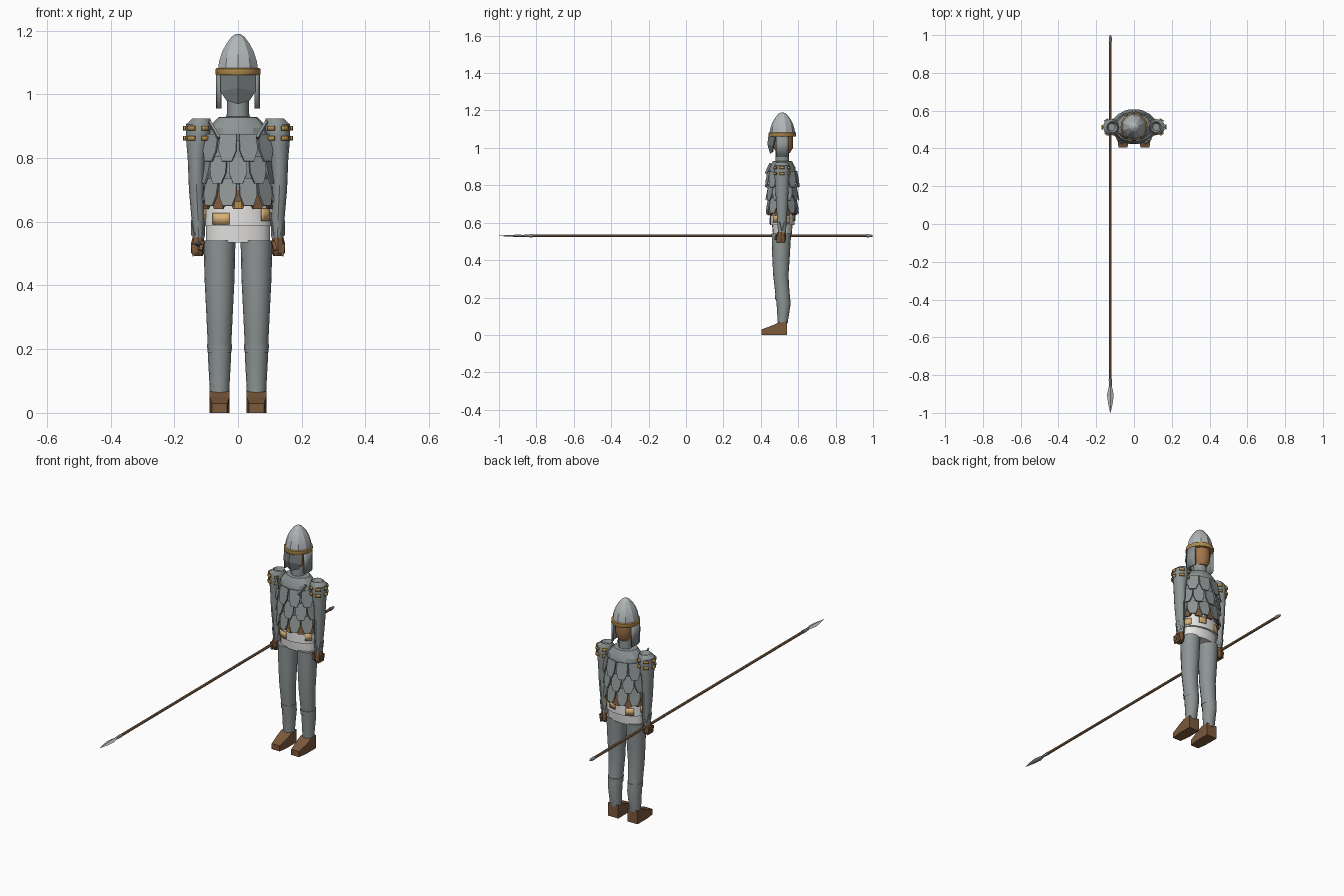
import bpy, bmesh
from math import sin, cos, pi, radians
from mathutils import Vector

old = bpy.data.objects.get("Cube")
if old:
    bpy.data.objects.remove(old, do_unlink=True)

CY = 0.515  # depth of the body's axis


def material(name, r, g, b):
    m = bpy.data.materials.new(name)
    m.use_nodes = True
    m.diffuse_color = (r, g, b, 1)
    m.node_tree.nodes["Principled BSDF"].inputs["Base Color"].default_value = (r, g, b, 1)
    return m


grey = material("armour_grey", 0.27, 0.30, 0.30)
steel = material("bright_steel", 0.44, 0.47, 0.48)
dark = material("dark_mail", 0.17, 0.19, 0.19)
brown = material("brown_leather", 0.20, 0.10, 0.045)
skin = material("skin_brown", 0.36, 0.18, 0.07)
gold = material("gold_trim", 0.46, 0.27, 0.07)
white = material("white_cloth", 0.85, 0.84, 0.83)
tan = material("tan_patch", 0.68, 0.44, 0.18)
wood = material("spear_wood", 0.29, 0.17, 0.09)


def finish(name, bm, mat, thick=0, smooth=0):
    bmesh.ops.recalc_face_normals(bm, faces=bm.faces)
    mesh = bpy.data.meshes.new(name)
    bm.to_mesh(mesh)
    bm.free()
    mesh.materials.append(mat)
    ob = bpy.data.objects.new(name, mesh)
    bpy.context.collection.objects.link(ob)
    if thick:
        mod = ob.modifiers.new("thickness", "SOLIDIFY")
        mod.thickness = thick
        mod.offset = 0
    if smooth:
        bpy.ops.object.select_all(action="DESELECT")
        ob.select_set(True)
        bpy.context.view_layer.objects.active = ob
        bpy.ops.object.shade_smooth_by_angle(angle=radians(smooth))
    return ob


def loft(name, rings, mat, n=12, smooth=40):
    """Skin elliptical rings given as (cx, cy, z, rx, ry)."""
    bm = bmesh.new()
    loops = [[bm.verts.new((cx + rx * sin(2 * pi * i / n), cy - ry * cos(2 * pi * i / n), z))
              for i in range(n)] for cx, cy, z, rx, ry in rings]
    for a, b in zip(loops, loops[1:]):
        for i in range(n):
            bm.faces.new((a[i], a[(i + 1) % n], b[(i + 1) % n], b[i]))
    bm.faces.new(loops[0])
    bm.faces.new(loops[-1])
    return finish(name, bm, mat, 0, smooth)


def curved_plate(name, centre, radii, angles, heights, mat, thick=0.006, steps=4):
    """Thin plate wrapped on an ellipse; angles in degrees from the front."""
    bm = bmesh.new()
    cols = []
    for i in range(steps + 1):
        t = radians(angles[0] + (angles[1] - angles[0]) * i / steps)
        x, y = centre[0] + radii[0] * sin(t), centre[1] - radii[1] * cos(t)
        cols.append([bm.verts.new((x, y, z)) for z in heights])
    for a, b in zip(cols, cols[1:]):
        bm.faces.new((a[0], b[0], b[1], a[1]))
    return finish(name, bm, mat, thick, 40)


def scale_row(name, top, height, rx, ry, offset, mat, count=10, flare=0.016):
    """Ring of overlapping clipped plates whose lower edges stand out."""
    bm = bmesh.new()
    outline = [(-.5, 1), (.5, 1), (.5, .38), (.28, 0), (-.28, 0), (-.5, .38)]
    width = pi * (rx + ry) / count * 1.03
    for k in range(count):
        t = 2 * pi * (k + offset) / count
        base = Vector((rx * sin(t), CY - ry * cos(t), top - height))
        out = Vector((sin(t) / rx, -cos(t) / ry, 0)).normalized()
        side = Vector((-out.y, out.x, 0))
        bm.faces.new([bm.verts.new(base + side * u * width + out * flare * (1 - v)
                                   + Vector((0, 0, v * height))) for u, v in outline])
    return finish(name, bm, mat, 0.006)


def bar(name, start, end, width, depth, mat):
    """Four-sided bar between two points."""
    a, b = Vector(start), Vector(end)
    bm = bmesh.new()
    bmesh.ops.create_cube(bm, size=1)
    bmesh.ops.scale(bm, vec=(width, depth, (b - a).length), verts=bm.verts)
    ob = finish(name, bm, mat)
    ob.rotation_mode = "QUATERNION"
    ob.rotation_quaternion = Vector((0, 0, 1)).rotation_difference(b - a)
    ob.location = (a + b) / 2
    return ob


# Torso, neck and scale armour
loft("torso", [(0, CY, .65, .098, .068), (0, CY, .73, .096, .068), (0, CY, .86, .10, .074),
               (0, CY, .895, .092, .07), (0, CY, .928, .062, .052), (0, CY, .93, .036, .036)], grey, 12, 25)
loft("neck", [(0, CY, .92, .036, .036), (0, CY, 1.0, .033, .035)], grey)
for i, top in enumerate((.735, .805, .875)):
    scale_row(f"scale_row_{i + 1}", top, .085, .098 + .001 * i, .070 + .002 * i, .5 * ((i + 1) % 2), grey)
scale_row("leather_scale_row", .70, .06, .096, .068, 0, brown, flare=.010)
bar("belt_point", (0, .434, .643), (0, .434, .663), .022, .008, gold)

# White tunic skirt, patches and hips
loft("skirt", [(0, CY, .587, .106, .066), (0, CY, .67, .099, .066)], white, 20)
loft("hips", [(0, CY, .535, .10, .050), (0, CY, .60, .10, .056)], white, 20)
for i, (a, b, low, high) in enumerate(((-48, -15, .592, .627), (44, 68, .602, .642),
                                       (95, 125, .595, .63), (150, 172, .61, .645),
                                       (205, 230, .592, .63), (255, 280, .605, .64))):
    curved_plate(f"skirt_patch_{i + 1}", (0, CY), (.105, .068), (a, b), (low, high), tan, .005)

# Head, face mask and helmet
loft("head", [(0, .52, .972, .03, .035), (0, .52, 1.0, .045, .052),
              (0, .515, 1.04, .052, .058), (0, .515, 1.08, .052, .058)], skin, 12)
bm = bmesh.new()
ridge = [bm.verts.new(p) for p in ((0, .443, 1.06), (0, .438, 1.02), (0, .452, .97))]
for s in (-1, 1):
    rim = [bm.verts.new((s * x, y, z)) for x, y, z in
           ((.054, .478, 1.06), (.054, .468, 1.01), (.036, .465, .982))]
    for k in (0, 1):
        bm.faces.new((ridge[k], ridge[k + 1], rim[k + 1], rim[k]))
finish("face_mask", bm, dark, .006)
loft("helmet_rim", [(0, CY, 1.06, .068, .071), (0, CY, 1.064, .071, .074),
                    (0, CY, 1.08, .070, .073), (0, CY, 1.083, .066, .069)], gold, 16)
profile = ((.066, 1.078), (.062, 1.105), (.052, 1.134), (.038, 1.16), (.021, 1.181), (.006, 1.19))
loft("helmet_dome", [(0, CY, z, r, r * 1.04) for r, z in profile], steel, 10, 20)

for s, side in ((1, "left"), (-1, "right")):
    curved_plate(f"{side}_cheek_guard", (0, CY), (.064, .070), (s * 62, s * 118), (.955, 1.065), grey, .009)
    bar(f"{side}_shoulder_strap", (s * .09, .452, .915), (s * .06, .428, .863), .014, .008, grey)

    # Arm with hollow shoulder cap
    ax, ay = s * .125, .513
    loft(f"{side}_arm", [(s * .118, ay, .905, .018, .02), (s * .115, ay, .924, .028, .030),
                         (s * .122, ay, .905, .042, .042), (s * .125, ay, .87, .039, .041),
                         (s * .13, ay, .80, .028, .036), (s * .13, ay, .70, .024, .031),
                         (s * .126, ay, .62, .021, .026), (s * .124, ay, .545, .018, .021)], grey, 12, 35)
    for z in (.855, .887):
        for k in range(6):
            a = 15 + 60 * k
            curved_plate(f"{side}_shoulder_stud", (ax, ay), (.044, .044), (a, a + 32),
                         (z, z + .014), gold, .007, 3)

    # Pointed cuff
    bm = bmesh.new()
    for k in range(6):
        pts = [(a, r, z) for a, r, z in ((k - .5, .020, .555), (k + .5, .020, .555), (k, .024, .605))]
        bm.faces.new([bm.verts.new((ax + r * sin(a * pi / 3), ay - r * cos(a * pi / 3), z)) for a, r, z in pts])
    finish(f"{side}_cuff", bm, grey, .004)

    # Gloved fist
    hx = s * .126
    loft(f"{side}_glove", [(hx, .508, .492, .015, .019), (hx, .508, .503, .021, .025),
                           (hx, .508, .53, .022, .026), (hx, .51, .55, .017, .021)], brown, 8, 20)
    for k in range(4):
        y = .489 + .012 * k
        bar(f"{side}_finger", (hx + s * .018, y, .53), (hx + s * .012, y, .492), .009, .010, brown)
    bar(f"{side}_thumb", (hx - s * .016, .487, .538), (hx - s * .008, .48, .51), .011, .011, brown)

    # Leg with greave band
    lx = s * .058
    loft(f"{side}_leg", [(lx, .51, .541, .050, .052), (lx, .508, .42, .047, .047),
                         (lx, .507, .32, .042, .041), (lx, .516, .215, .037, .038),
                         (lx, .522, .17, .036, .038), (lx, .517, .06, .030, .026)], grey, 16)
    loft(f"{side}_greave_band", [(lx, .517, .19, .038, .040), (lx, .516, .215, .039, .041)], grey, 16)

    # Shoe: side outline spanned across, narrowing at the toe
    bm = bmesh.new()
    outline = [(.54, 0), (.46, 0), (.405, 0), (.405, .03), (.46, .05), (.495, .066), (.54, .07)]
    halves = [[bm.verts.new((lx + w * (.024 if y < .45 else .031), y, z)) for y, z in outline] for w in (-1, 1)]
    for i in range(len(outline)):
        j = (i + 1) % len(outline)
        bm.faces.new((halves[0][i], halves[0][j], halves[1][j], halves[1][i]))
    for h in halves:
        bm.faces.new(h)
    finish(f"{side}_shoe", bm, brown)

# Spear, lofted upright then laid along the depth axis
SX, SZ = -.125, .53


def spear_part(name, stations, mat, n):
    ob = loft(name, [(SX, SZ, z, rx, ry) for z, rx, ry in stations], mat, n, 30)
    ob.rotation_euler.x = pi / 2


spear_part("spear_shaft", [(-.975, .007, .007), (.84, .007, .007)], wood, 8)
spear_part("spear_socket", [(.82, .009, .009), (.865, .007, .006)], steel, 8)
spear_part("spear_blade", [(.85, .006, .005), (.905, .018, .006), (.95, .012, .004), (1, .001, .001)], steel, 4)
spear_part("spear_butt", [(-1, .002, .002), (-.99, .007, .007), (-.965, .009, .009)], steel, 8)
